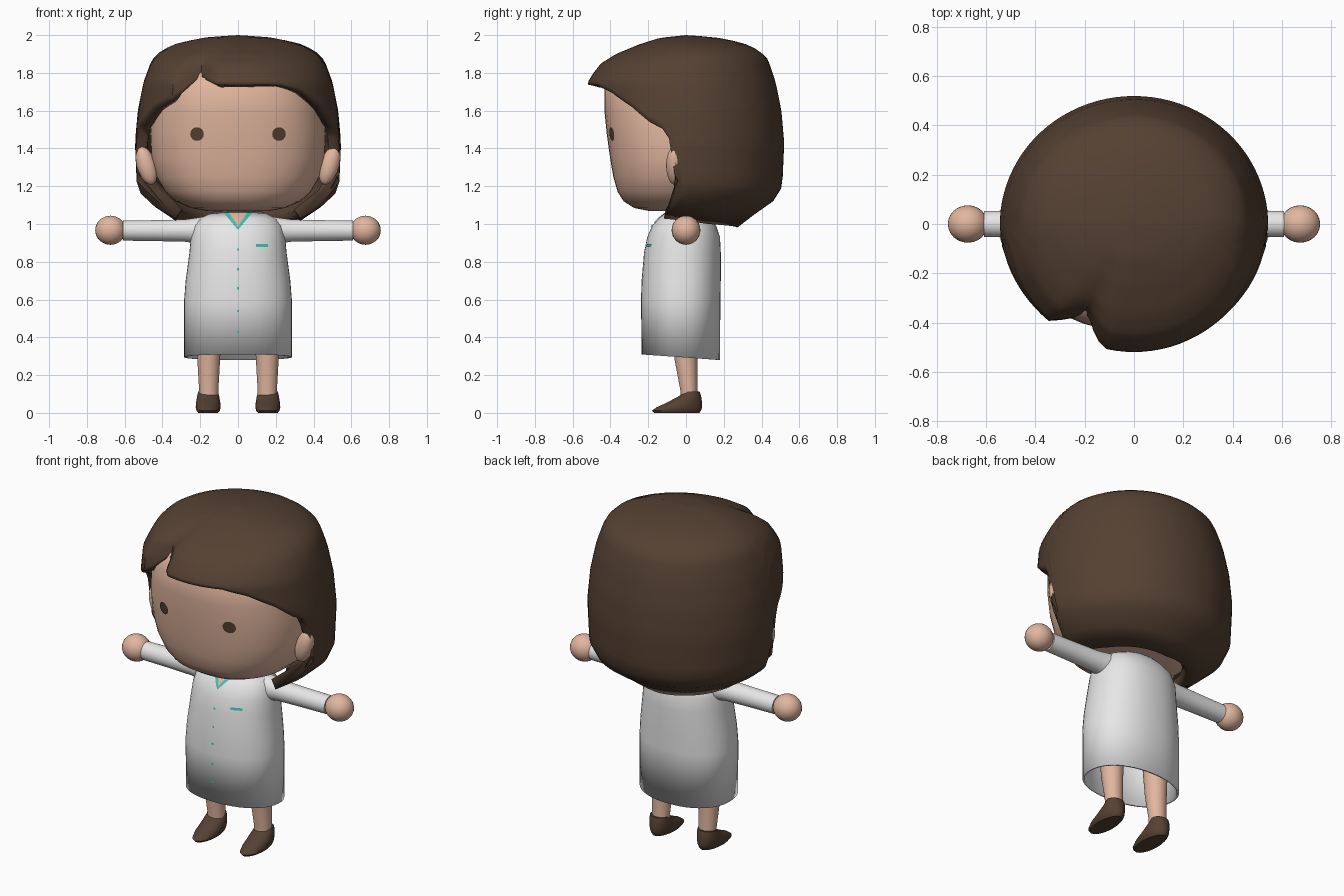
import bpy, bmesh, math
from mathutils import Matrix

default_cube = bpy.data.objects.get("Cube")
if default_cube:
    bpy.data.objects.remove(default_cube, do_unlink=True)


def material(name, colour):
    mat = bpy.data.materials.new(name)
    mat.use_nodes = True
    mat.diffuse_color = (*colour, 1)
    mat.node_tree.nodes["Principled BSDF"].inputs["Base Color"].default_value = (*colour, 1)
    return mat


SKIN = material("skin", (0.76, 0.47, 0.345))
BROWN = material("dark brown", (0.09, 0.052, 0.032))
WHITE = material("coat white", (0.8, 0.8, 0.8))
TEAL = material("teal", (0.06, 0.52, 0.48))


def finish(name, bm, mat, mirror=False, thickness=0, angle=45):
    mesh = bpy.data.meshes.new(name)
    bm.to_mesh(mesh)
    bm.free()
    obj = bpy.data.objects.new(name, mesh)
    bpy.context.collection.objects.link(obj)
    mesh.materials.append(mat)
    bpy.ops.object.select_all(action="DESELECT")
    obj.select_set(True)
    bpy.context.view_layer.objects.active = obj
    bpy.ops.object.shade_smooth_by_angle(angle=math.radians(angle))
    if thickness:
        solid = obj.modifiers.new("thickness", "SOLIDIFY")
        solid.thickness = thickness
        solid.offset = -1
    if mirror:
        obj.modifiers.new("mirror", "MIRROR")
    return obj


def lookup(table, key):
    """Linear interpolation in rows sorted by their first value."""
    if key <= table[0][0]:
        return table[0][1:]
    for a, b in zip(table, table[1:]):
        if key <= b[0]:
            t = (key - a[0]) / (b[0] - a[0])
            return [p + (q - p) * t for p, q in zip(a[1:], b[1:])]
    return table[-1][1:]


def loft(rings, power=2, sides=32, caps=True, x=0):
    """Stack rings of (height, half width, front y, back y)."""
    bm = bmesh.new()
    loops = []
    for z, width, front, back in rings:
        loop = []
        for i in range(sides):
            a = math.tau * i / sides
            s, c = math.sin(a), math.cos(a)
            px = math.copysign(abs(s) ** (2 / power), s) * width
            py = math.copysign(abs(c) ** (2 / power), c) * (back - front) / 2
            loop.append(bm.verts.new((x + px, py + (front + back) / 2, z)))
        loops.append(loop)
    for low, high in zip(loops, loops[1:]):
        for i in range(sides):
            j = (i + 1) % sides
            bm.faces.new((low[j], low[i], high[i], high[j]))
    if caps:
        bm.faces.new(loops[0])
        bm.faces.new(loops[-1][::-1])
        bmesh.ops.recalc_face_normals(bm, faces=bm.faces)
    return bm


def on_surface(rings, power, x, z):
    """Point just in front of a lofted surface."""
    width, front, back = lookup(rings, z)
    bulge = max(0, 1 - abs(x / width) ** power) ** (1 / power)
    return x, (front + back) / 2 - (back - front) / 2 * bulge - 0.005, z


def plate(name, corners, mat, mirror=False, steps=6):
    """Four-cornered x/z patch laid over the coat front."""
    bm = bmesh.new()
    (ax, az), (bx, bz), (cx, cz), (dx, dz) = corners
    grid = []
    for i in range(steps + 1):
        t = i / steps
        x0, z0 = ax + (dx - ax) * t, az + (dz - az) * t
        x1, z1 = bx + (cx - bx) * t, bz + (cz - bz) * t
        grid.append([bm.verts.new(on_surface(COAT, COAT_POWER, x0 + (x1 - x0) * s, z0 + (z1 - z0) * s))
                     for s in (0, 0.5, 1)])
    for p, q in zip(grid, grid[1:]):
        for k in range(2):
            bm.faces.new((p[k], q[k], q[k + 1], p[k + 1]))
    for face in bm.faces:
        face.normal_update()
        if face.normal.y > 0:
            face.normal_flip()
    return finish(name, bm, mat, mirror)


def ball(name, mat, centre, radii, tilt=0):
    bm = bmesh.new()
    move = Matrix.Translation(centre) @ Matrix.Rotation(tilt, 4, "Y") @ Matrix.Diagonal((*radii, 1))
    bmesh.ops.create_uvsphere(bm, u_segments=24, v_segments=16, radius=1, matrix=move)
    return finish(name, bm, mat, mirror=True)


# Head, eyes, ears and neck
HEAD_POWER = 2.4
HEAD = [(1.07, 0.17, -0.2, 0.2), (1.085, 0.25, -0.275, 0.26), (1.12, 0.33, -0.33, 0.32),
        (1.17, 0.385, -0.362, 0.36), (1.25, 0.432, -0.385, 0.39), (1.35, 0.459, -0.402, 0.41),
        (1.48, 0.465, -0.42, 0.42), (1.6, 0.455, -0.432, 0.42), (1.72, 0.43, -0.432, 0.4),
        (1.8, 0.38, -0.39, 0.36), (1.87, 0.25, -0.26, 0.25)]
finish("head", loft(HEAD, HEAD_POWER, 48), SKIN, angle=60)
eye = bmesh.new()
eye.faces.new([eye.verts.new(on_surface(HEAD, HEAD_POWER, 0.217 + 0.036 * math.cos(a), 1.476 + 0.036 * math.sin(a)))
               for a in [math.tau * i / 16 for i in range(16)]])
finish("eyes", eye, BROWN, mirror=True)
ball("ears", SKIN, (0.485, -0.06, 1.31), (0.05, 0.045, 0.105), 0.3)
finish("neck", loft([(0.93, 0.09, -0.09, 0.09), (1.12, 0.085, -0.085, 0.085)]), SKIN)

# Hair shell: outline by height, hairline by angle from the front
HAIR_FRONT = [(1.75, 0.52), (1.8, 0.49), (1.85, 0.45), (1.9, 0.37), (1.95, 0.25), (1.985, 0.14), (2, 0)]
HAIR_BACK = [(0.98, 0.27), (1.0, 0.29), (1.13, 0.475), (1.2, 0.51), (1.43, 0.52), (1.6, 0.505),
             (1.75, 0.475), (1.87, 0.435), (1.92, 0.385), (1.96, 0.3), (1.99, 0.15), (2, 0)]
HAIRLINE = [(-180, 0.98), (-125, 1.0), (-86, 1.03), (-82, 1.42), (-77, 1.5), (-68, 1.54), (-56, 1.61),
            (-38, 1.67), (-27, 1.79), (-20, 1.76), (-12, 1.74), (24, 1.735), (39, 1.7), (56, 1.62),
            (68, 1.54), (77, 1.5), (82, 1.42), (86, 1.03), (125, 1.0), (180, 0.98)]
PARTING = [(-40, 0), (-27, 0.2), (-13, 0)]


def hair_point(angle, z):
    front = max(0, math.cos(math.radians(angle)))
    radius = lookup(HAIR_BACK, z)[0] * (1 - front) + lookup(HAIR_FRONT, z)[0] * front
    radius *= 1 - lookup(PARTING, angle)[0] * min(1, (2 - z) / 0.2)
    # Tips below the ears sweep forward
    curl = min(1, max(0, (1.15 - z) / 0.12))
    swept = 180 - (180 - abs(angle)) * (1 + 0.2 * curl)
    a = math.radians(math.copysign(swept, angle))
    return 1.05 * radius * math.sin(a), -radius * math.cos(a), z


hair = bmesh.new()
ROWS = 24
columns = []
for angle in range(-180, 180, 4):
    end = lookup(HAIRLINE, angle)[0]
    columns.append([hair.verts.new(hair_point(angle, 2 - (2 - end) * (i / ROWS) ** 1.7)) for i in range(ROWS + 1)])
for p, q in zip(columns, columns[1:] + columns[:1]):
    for i in range(ROWS):
        hair.faces.new((p[i], p[i + 1], q[i + 1], q[i]))
bmesh.ops.remove_doubles(hair, verts=hair.verts, dist=0.0005)
bmesh.ops.recalc_face_normals(hair, faces=hair.faces)
if sum(f.normal.z * f.calc_area() for f in hair.faces) < 0:
    bmesh.ops.reverse_faces(hair, faces=hair.faces)
finish("hair", hair, BROWN, thickness=0.06)

# Coat body with a hem that rises at the front
COAT_POWER = 2.2
COAT = [(0.293, 0.285, -0.235, 0.18), (0.6, 0.285, -0.238, 0.182), (0.7, 0.277, -0.235, 0.184),
        (0.85, 0.257, -0.222, 0.184), (0.93, 0.25, -0.205, 0.18), (0.99, 0.235, -0.18, 0.16),
        (1.03, 0.2, -0.145, 0.13), (1.065, 0.13, -0.1, 0.1)]
coat = loft(COAT, COAT_POWER, 48, caps=False)
for v in coat.verts:
    if v.co.z < 0.35:
        v.co.z -= 0.07 * v.co.y
bmesh.ops.recalc_face_normals(coat, faces=coat.faces)
finish("coat", coat, WHITE, thickness=0.012, angle=60)

# Sleeves and hands
sleeve = loft([(d, r, -r, r) for d, r in ((0.17, 0.075), (0.22, 0.068), (0.28, 0.059), (0.45, 0.055), (0.61, 0.053))])
bmesh.ops.transform(sleeve, verts=sleeve.verts,
                    matrix=Matrix.Translation((0, 0, 0.965)) @ Matrix.Rotation(math.pi / 2, 4, "Y"))
finish("sleeves", sleeve, WHITE, mirror=True)
ball("hands", SKIN, (0.675, 0, 0.967), (0.081, 0.076, 0.077))

# Neckline, collar trim, pocket edge and buttons
plate("neck_opening", ((-0.05, 1.062), (0.05, 1.062), (0.002, 0.985), (-0.002, 0.985)), SKIN)
plate("collar_trim", ((0.05, 1.062), (0.078, 1.062), (0, 0.968), (0, 0.99)), TEAL, mirror=True)
plate("pocket_edge", ((0.095, 0.893), (0.158, 0.893), (0.158, 0.879), (0.095, 0.879)), TEAL)
for z in (0.865, 0.76, 0.66, 0.54, 0.43):
    r = 0.006
    plate("button", ((-r, z + r), (r, z + r), (r, z - r), (-r, z - r)), TEAL, steps=2)

# Legs and shoes
finish("legs", loft([(0.06, 0.05, -0.03, 0.062), (0.12, 0.051, -0.03, 0.06), (0.28, 0.06, -0.06, 0.06),
                     (0.45, 0.068, -0.075, 0.065)], x=0.155), SKIN, mirror=True)
finish("shoes", loft([(0, 0.052, -0.17, 0.07), (0.012, 0.062, -0.18, 0.08), (0.03, 0.066, -0.155, 0.085),
                      (0.055, 0.064, -0.1, 0.085), (0.09, 0.058, -0.035, 0.08), (0.112, 0.053, -0.015, 0.072)],
                     x=0.158), BROWN, mirror=True)
